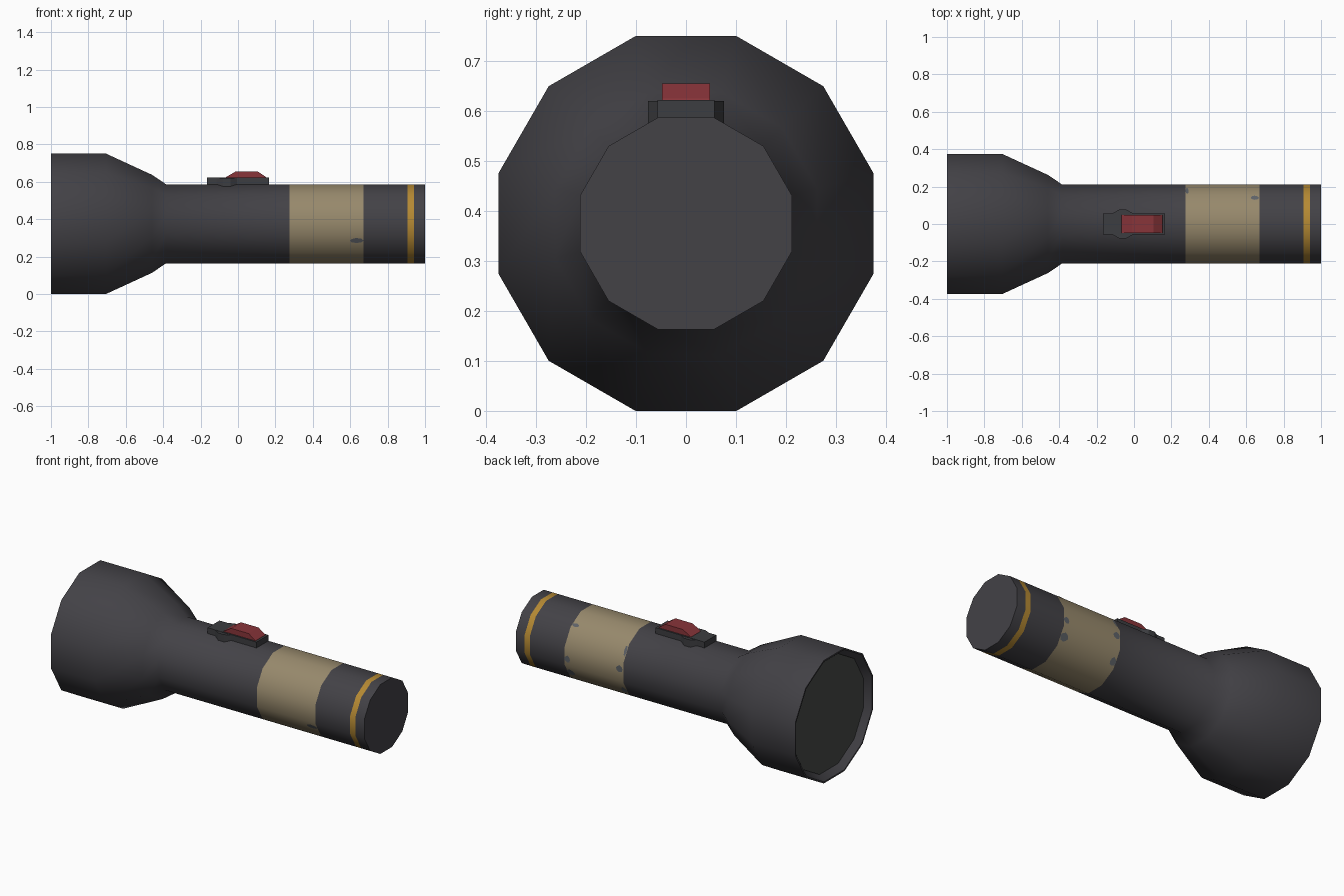
import bpy, bmesh, math, random
from mathutils import Vector

if "Cube" in bpy.data.objects:
    bpy.data.objects.remove(bpy.data.objects["Cube"])

random.seed(4)
SIDES, AXIS_Z = 12, 0.375


def material(name, rgb):
    m = bpy.data.materials.new(name)
    m.diffuse_color = (*rgb, 1)
    m.use_nodes = True
    m.node_tree.nodes["Principled BSDF"].inputs["Base Color"].default_value = m.diffuse_color
    return m


DARK = material("dark_plastic", (0.056, 0.054, 0.062))
TAPE = material("tan_tape", (0.31, 0.25, 0.15))
GOLD = material("gold_stripe", (0.46, 0.25, 0.033))
RED = material("red_button", (0.25, 0.035, 0.042))
GLASS = material("dark_glass", (0.062, 0.068, 0.063))
SCUFF = material("grey_scuff", (0.11, 0.12, 0.135))
BASE = material("switch_grey", (0.046, 0.047, 0.052))


def finish(bm, name, mats, smooth=False, recalc=True):
    if recalc:
        bmesh.ops.recalc_face_normals(bm, faces=bm.faces)
    me = bpy.data.meshes.new(name)
    bm.to_mesh(me)
    bm.free()
    ob = bpy.data.objects.new(name, me)
    bpy.context.collection.objects.link(ob)
    for m in mats:
        me.materials.append(m)
    if smooth:
        bpy.ops.object.select_all(action='DESELECT')
        ob.select_set(True)
        bpy.context.view_layer.objects.active = ob
        bpy.ops.object.shade_smooth_by_angle(angle=math.radians(40))
    return ob


def lathe(name, profile, mats):
    """Closed 12-sided turning about x; profile = (x, flat radius, material to next ring)."""
    bm = bmesh.new()
    rings = []
    for x, flat, _ in profile:
        r = flat / math.cos(math.pi / SIDES)
        angles = [(i + 0.5) * math.tau / SIDES for i in range(SIDES)]
        rings.append([bm.verts.new((x, r * math.sin(a), AXIS_Z + r * math.cos(a))) for a in angles])
    for (a, b), p in zip(zip(rings, rings[1:]), profile):
        for i in range(SIDES):
            j = (i + 1) % SIDES
            bm.faces.new((a[i], a[j], b[j], b[i])).material_index = p[2]
    bm.faces.new(rings[0])
    bm.faces.new(rings[-1])
    return finish(bm, name, mats, smooth=True)


def prism(name, outline, depth, mat, vertical=False):
    """Extrude an x-z outline across y, or an x-y outline up z, by the (low, high) depth."""
    bm = bmesh.new()
    put = (lambda u, v, d: (u, v, d)) if vertical else (lambda u, v, d: (u, d, v))
    lo, hi = ([bm.verts.new(put(u, v, d)) for u, v in outline] for d in depth)
    n = len(outline)
    bm.faces.new(lo)
    bm.faces.new(hi)
    for i in range(n):
        j = (i + 1) % n
        bm.faces.new((lo[i], lo[j], hi[j], hi[i]))
    return finish(bm, name, [mat])


# Head, handle, tape and stripe as one turned shell with a recessed front
B = 0.2115
lathe("torch_body", [
    (-0.955, 0.334, 0), (-1.0, 0.366, 0), (-1.0, 0.375, 0), (-0.705, 0.375, 0),
    (-0.46, 0.262, 0), (-0.385, B, 0), (0.275, B, 1), (0.67, B, 0),
    (0.905, B, 2), (0.94, B, 0), (1.0, B, 0)], [DARK, TAPE, GOLD])

# Lens plate
lathe("lens", [(-0.963, 0.335, 0), (-0.956, 0.331, 0)], [GLASS])

# Switch plate, round pivot and button
prism("switch_plate", [(-0.165, 0.575), (0.165, 0.575), (0.165, 0.622), (-0.165, 0.622)],
      (-0.057, 0.057), BASE)
pivot = [(-0.06 + 0.079 * math.cos((i + 0.5) * math.tau / 12),
          0.079 * math.sin((i + 0.5) * math.tau / 12)) for i in range(12)]
prism("switch_pivot", pivot, (0.572, 0.62), BASE, vertical=True)
prism("switch_button", [(-0.07, 0.615), (0.155, 0.615), (0.15, 0.625), (0.105, 0.655),
                        (-0.012, 0.655), (-0.065, 0.624)], (-0.048, 0.048), RED)

# Worn chips at the tape edges: (facet angle, offset along facet, x, half length, half width)
bm = bmesh.new()
for deg, t, x, hx, ht in [(30, 0.04, 0.645, 0.026, 0.013), (60, -0.015, 0.283, 0.009, 0.035),
                          (-120, 0.02, 0.632, 0.038, 0.015), (90, 0.015, 0.652, 0.02, 0.022),
                          (120, 0.0, 0.645, 0.026, 0.025), (90, -0.02, 0.3, 0.025, 0.022),
                          (120, 0.02, 0.295, 0.022, 0.025)]:
    a = math.radians(deg)
    normal = Vector((0, math.sin(a), math.cos(a)))
    side = Vector((0, math.cos(a), -math.sin(a)))
    ring = []
    for k in range(8):
        q = k * math.tau / 8
        s = random.uniform(0.8, 1.1)
        ring.append(bm.verts.new(normal * (B + 0.002) + side * (t + s * ht * math.sin(q))
                                 + Vector((x + s * hx * math.cos(q), 0, AXIS_Z))))
    bm.faces.new(ring)
finish(bm, "tape_scuffs", [SCUFF], recalc=False)
